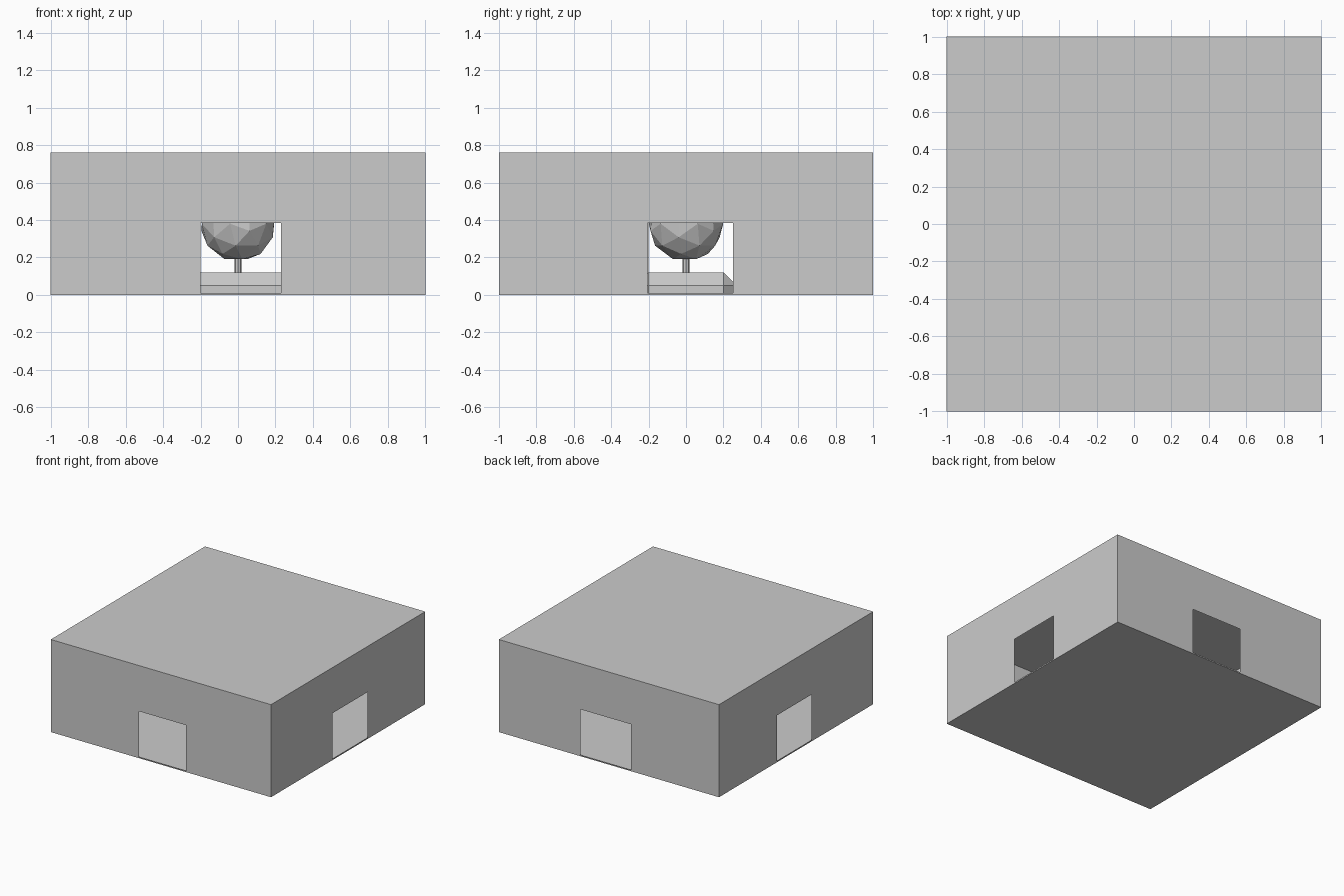
import bpy, bmesh
from mathutils import Vector, Matrix

if "Cube" in bpy.data.objects:
    bpy.data.objects.remove(bpy.data.objects["Cube"])

H = 0.76          # room height
MID = H / 2


def finish(bm, name):
    mesh = bpy.data.meshes.new(name)
    bm.to_mesh(mesh)
    bm.free()
    obj = bpy.data.objects.new(name, mesh)
    bpy.context.collection.objects.link(obj)
    return obj


def mirror_to_ceiling(obj, centre):
    m = obj.modifiers.new("Mirror", 'MIRROR')
    m.use_axis = (False, False, True)
    m.use_mirror_merge = False
    m.mirror_object = centre


# thin room shell: floor, roof and four walls with a doorway each
def wall(name, place, a, b, z0=0.01, z1=0.385):
    bm = bmesh.new()
    us, zs = [-1, a, b, 1], [0, z0, z1, H]
    grid = [[bm.verts.new(place(u, z)) for z in zs] for u in us]
    for i in range(3):
        for j in range(3):
            if (i, j) != (1, 1):
                bm.faces.new((grid[i][j], grid[i + 1][j],
                              grid[i + 1][j + 1], grid[i][j + 1]))
    finish(bm, name)


wall("front_wall", lambda u, z: (u, -1, z), -0.20, 0.23)
wall("right_wall", lambda u, z: (1, u, z), -0.205, 0.25)
wall("back_wall", lambda u, z: (-u, 1, z), -0.26, 0.20)
wall("left_wall", lambda u, z: (-1, -u, z), -0.25, 0.20)

for name, z in (("floor", 0), ("roof", H)):
    bm = bmesh.new()
    bmesh.ops.create_grid(bm, x_segments=1, y_segments=1, size=1,
                          matrix=Matrix.Translation((0, 0, z)))
    if z == 0:
        bmesh.ops.reverse_faces(bm, faces=bm.faces[:])
    finish(bm, name)

# faceted globe with a triangle facing straight down
bm = bmesh.new()
bmesh.ops.create_icosphere(bm, subdivisions=2, radius=0.203)
bm.normal_update()
low = min(bm.faces, key=lambda f: f.calc_center_median().z +
          10 * (0.2 - f.calc_center_median().length < 0.008))
cand = [f for f in bm.faces if max(e.calc_length() for e in f.edges)
        - min(e.calc_length() for e in f.edges) < 0.002]
low = min(cand or [low], key=lambda f: f.normal.z)
turn = low.normal.rotation_difference(Vector((0, 0, -1)))
bmesh.ops.rotate(bm, verts=bm.verts, matrix=turn.to_matrix())
globe = finish(bm, "globe")
globe.location.z = MID

# pedestal: bevelled block cut at the floor, mirrored to the ceiling
bm = bmesh.new()
bmesh.ops.create_cube(bm, size=1, matrix=Matrix.Diagonal((0.6, 0.54, 0.24, 1)))
bmesh.ops.bevel(bm, geom=bm.edges[:], offset=0.07, segments=1,
                affect='EDGES', profile=0.5)
cut = bmesh.ops.bisect_plane(bm, geom=bm.verts[:] + bm.edges[:] + bm.faces[:],
                             plane_co=(0, 0, 0), plane_no=(0, 0, -1),
                             clear_outer=True)
bmesh.ops.holes_fill(bm, edges=[e for e in bm.edges if e.is_boundary], sides=0)
bmesh.ops.recalc_face_normals(bm, faces=bm.faces[:])
mirror_to_ceiling(finish(bm, "pedestal"), globe)

# short rod holding the globe, mirrored to the ceiling
bm = bmesh.new()
bmesh.ops.create_cone(bm, cap_ends=True, segments=8, radius1=0.02, radius2=0.02,
                      depth=0.09, matrix=Matrix.Translation((0, 0, 0.16)))
mirror_to_ceiling(finish(bm, "support_rod"), globe)
